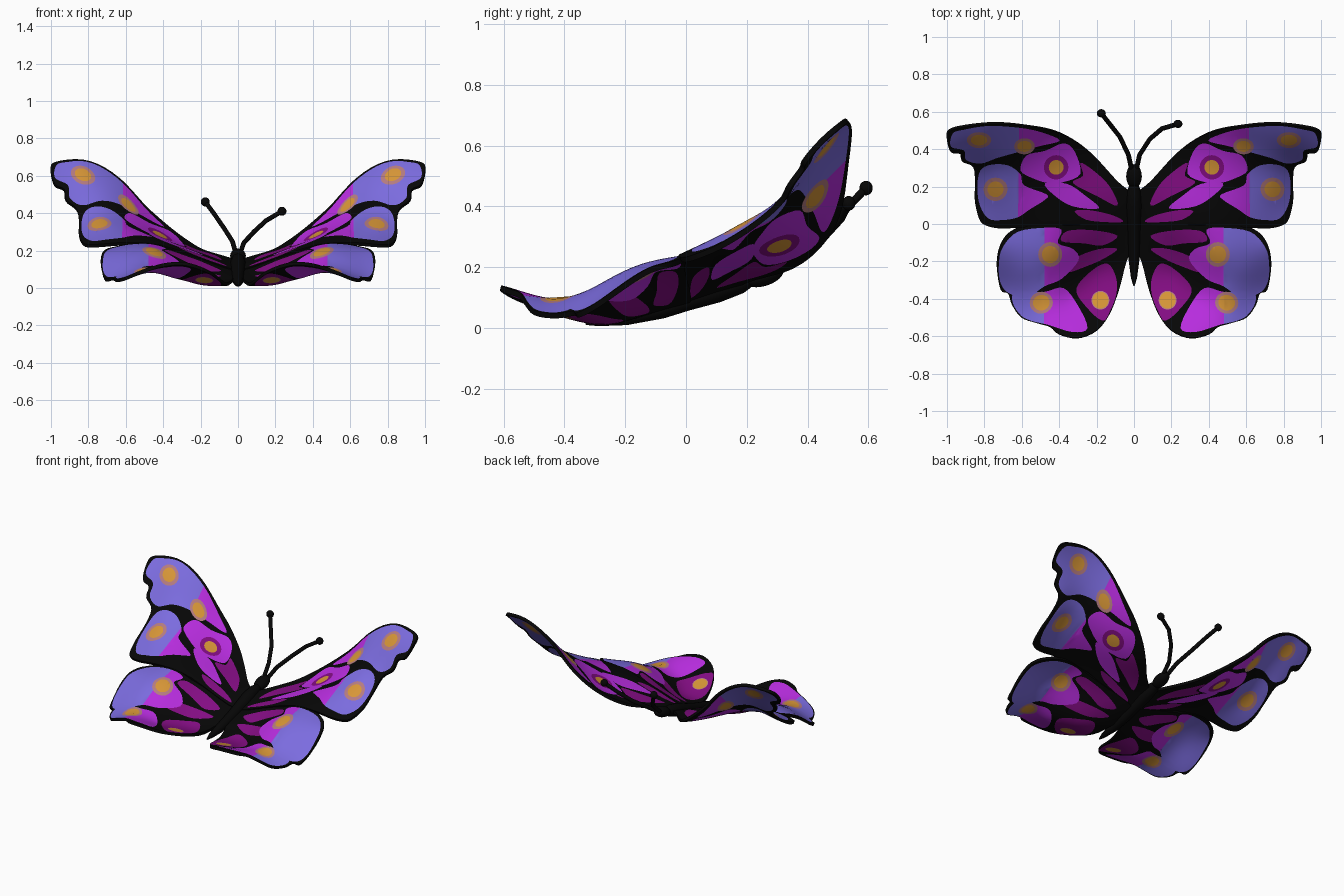
import bpy, bmesh, math
from mathutils import Vector
from mathutils.geometry import delaunay_2d_cdt

if "Cube" in bpy.data.objects:
    bpy.data.objects.remove(bpy.data.objects["Cube"])


def mat(name, rgb):
    m = bpy.data.materials.new(name)
    m.diffuse_color = (*rgb, 1)
    m.use_nodes = True
    m.node_tree.nodes["Principled BSDF"].inputs["Base Color"].default_value = m.diffuse_color
    return m


MATS = [mat("black", (0.002, 0.002, 0.002)), mat("dark purple", (0.23, 0.004, 0.23)),
        mat("magenta", (0.48, 0.026, 0.74)), mat("violet blue", (0.2, 0.15, 0.74)),
        mat("orange", (0.68, 0.305, 0.038)), mat("dusty pink", (0.46, 0.2, 0.22))]
BLACK, PURPLE, MAGENTA, VIOLET, ORANGE, PINK, SPLIT = range(7)


def smooth_loop(pts, n=4):
    """Closed Catmull-Rom curve; points given in hundredths."""
    p = [Vector(q) / 100 for q in pts]
    out = []
    for i in range(len(p)):
        a, b, c, d = (p[(i + k) % len(p)] for k in (-1, 0, 1, 2))
        for j in range(n):
            t = j / n
            out.append(0.5 * (2 * b + (c - a) * t + (2 * a - 5 * b + 4 * c - d) * t * t
                              + (3 * b - a - 3 * c + d) * t ** 3))
    return out


def ellipse(x, y, rx, ry):
    return [Vector((x + rx * math.cos(k * math.pi / 10), y + ry * math.sin(k * math.pi / 10)))
            for k in range(20)]


def inside(p, poly):
    hit = False
    for a, b in zip(poly, poly[1:] + poly[:1]):
        if (a.y > p.y) != (b.y > p.y) and p.x < a.x + (p.y - a.y) * (b.x - a.x) / (b.y - a.y):
            hit = not hit
    return hit


def height_field(samples):
    """Thin plate spline through (x, y, z) samples in hundredths."""
    s = [(x / 100, y / 100, z / 100) for x, y, z in samples]
    n = len(s)

    def k(ax, ay, bx, by):
        r = (ax - bx) ** 2 + (ay - by) ** 2
        return r * math.log(r) if r > 1e-12 else 0.0
    m = [[k(a[0], a[1], b[0], b[1]) + (0.004 if a is b else 0) for b in s] + [1, a[0], a[1], a[2]] for a in s]
    for row in ([1.0] * n, [a[0] for a in s], [a[1] for a in s]):
        m.append(row + [0, 0, 0, 0])
    size = n + 3
    for c in range(size):
        piv = max(range(c, size), key=lambda r: abs(m[r][c]))
        m[c], m[piv] = m[piv], m[c]
        for r in range(size):
            if r != c and m[r][c]:
                f = m[r][c] / m[c][c]
                m[r] = [u - f * v for u, v in zip(m[r], m[c])]
    w = [m[i][size] / m[i][i] for i in range(size)]
    return lambda x, y: (sum(w[i] * k(x, y, s[i][0], s[i][1]) for i in range(n))
                         + w[n] + w[n + 1] * x + w[n + 2] * y)


def finish(ob, angle=40):
    bpy.ops.object.select_all(action='DESELECT')
    ob.select_set(True)
    bpy.context.view_layer.objects.active = ob
    for md in list(ob.modifiers):
        bpy.ops.object.modifier_apply(modifier=md.name)
    bpy.ops.object.shade_smooth_by_angle(angle=math.radians(angle))


def new_object(name, bm, mats):
    me = bpy.data.meshes.new(name)
    bm.to_mesh(me)
    bm.free()
    for m in mats:
        me.materials.append(m)
    ob = bpy.data.objects.new(name, me)
    bpy.context.collection.objects.link(ob)
    return ob


def wing(name, outline, samples, cells, spots, split):
    rim = smooth_loop(outline)
    regions = [(c, smooth_loop(p)) for c, p in cells]
    for x, y, rx, ry, ring, grow in spots:
        regions.append((ring, ellipse(x, y, rx * grow, ry * grow)))
        regions.append((ORANGE, ellipse(x, y, rx, ry)))
    # Triangulate so every colour border is a real edge
    pts, edges = [], []
    for loop in [rim] + [p for _, p in regions]:
        o = len(pts)
        pts += loop
        edges += [(o + i, o + (i + 1) % len(loop)) for i in range(len(loop))]
    pts += [Vector((split, -0.8)), Vector((split, 0.8))]
    edges.append((len(pts) - 2, len(pts) - 1))
    pts += [q for q in (Vector((0.025 * i + 0.006, 0.025 * j + 0.004))
                        for i in range(41) for j in range(-26, 24)) if inside(q, rim)]
    vs, _, tris, *_ = delaunay_2d_cdt(pts, edges, [], 0, 1e-5)
    height = height_field(samples)
    bm = bmesh.new()
    made = {}
    for t in tris:
        c = sum((vs[i] for i in t), Vector((0, 0))) / len(t)
        if not inside(c, rim):
            continue
        for i in t:
            if i not in made:
                made[i] = bm.verts.new((vs[i].x, vs[i].y, height(vs[i].x, vs[i].y)))
        f = bm.faces.new([made[i] for i in t])
        for colour, poly in regions:
            if inside(c, poly):
                f.material_index = colour if colour != SPLIT else (VIOLET if c.x > split else MAGENTA)
    bmesh.ops.recalc_face_normals(bm, faces=bm.faces)
    ob = new_object(name, bm, MATS)
    sol = ob.modifiers.new("thickness", 'SOLIDIFY')
    sol.thickness, sol.offset = 0.018, 0
    ob.modifiers.new("mirror", 'MIRROR').use_mirror_merge = False
    finish(ob)


# Front pair of wings
wing("fore_wings",
     [(0, 14), (9, 23), (20, 35), (30, 43.5), (43, 50), (60, 53), (75, 54), (90, 52.5), (99, 50), (100, 45),
      (98, 39), (93, 38), (92, 34), (86, 31), (85, 22), (85, 13), (83, 4), (80, 0), (72, -2), (60, -1.5),
      (35, 0), (0, 0)],
     [(0, 5, 10), (0, 20, 15), (20, 34, 20), (30, 42, 26), (40, 48, 34), (50, 51, 43), (60, 53, 55),
      (70, 54, 63), (88, 52, 67.5), (99, 50, 66), (100, 45, 62), (98, 39, 55), (86, 31, 41), (85, 20, 32),
      (85, 10, 26), (80, 0, 22.5), (70, -2, 23), (60, -1.5, 23.5), (45, 0, 23), (30, 3, 19.5),
      (83, 45.5, 60.5), (59, 42, 43.5), (42, 30.5, 27.5), (74, 19, 34), (68, 8, 28)],
     [(SPLIT, [(40, 45), (50, 49.5), (62, 52), (78, 53), (91, 51), (97, 49), (98, 42), (91, 40), (90, 35),
               (82, 33), (73, 36), (62, 39), (51, 42)]),
      (SPLIT, [(68, 32), (78, 32), (83, 27), (83, 13), (78, 3.5), (70, 2.5), (62, 4), (56, 8), (48, 13),
               (47, 16), (59, 21), (61, 27)]),
      (MAGENTA, [(29, 27), (32, 39), (38, 43.5), (48, 39.5), (58, 37), (61, 29), (54, 24.5), (46, 22), (38, 22.5)]),
      (PURPLE, [(9, 10), (13, 20), (21, 28), (29, 33), (27.5, 26), (33, 22), (20, 15)]),
      (MAGENTA, [(19, 8.5), (26, 15), (36, 21.5), (48, 22), (43, 15.5), (33, 9.5)]),
      (PURPLE, [(6, 1.5), (12, 5), (24, 7.5), (32, 7), (26, 2.5), (15, 1.2)])],
     [(0.83, 0.455, 0.043, 0.028, PINK, 1.5), (0.59, 0.42, 0.038, 0.03, PINK, 1.45),
      (0.42, 0.305, 0.04, 0.04, PURPLE, 1.65), (0.74, 0.19, 0.042, 0.042, PINK, 1.5)], 0.62)

# Rear pair of wings
wing("hind_wings",
     [(0, 1), (35, -0.5), (55, 0), (66, -4), (71, -10), (73, -17), (73, -25), (71, -35), (67, -37), (65, -43),
      (60, -50), (52, -53), (45, -55), (40, -59), (30, -61), (20, -57), (13, -48), (8, -35), (4, -20), (0, -10)],
     [(0, 0, 8), (0, -10, 6), (5, -25, 2), (20, 0, 15), (30, 3, 18.5), (45, 2, 23), (55, 0, 23), (66, -4, 21),
      (72, -12, 19), (73, -20, 14), (72, -30, 7), (70, -36, 4), (65, -43, 4), (60, -50, 5), (52, -53, 8.5),
      (45, -55, 11), (30, -60, 13), (20, -57, 10.5), (13, -48, 7), (8, -35, 3), (18, -41, 5),
      (49, -42, 9), (45, -16, 19), (20, -26, 2.5), (58, -25, 15), (34, -40, 6), (18, -12, 8)],
     [(PURPLE, [(9, -6), (22, -3), (36, -3.5), (39, -9), (27, -10), (17, -11)]),
      (PURPLE, [(9, -13), (19, -13), (32, -18), (36, -25.5), (25, -22), (16, -18)]),
      (SPLIT, [(39, -3), (47, -1.8), (62, -4), (70, -12), (72, -20), (71.5, -30), (67, -36.5), (57, -39),
               (48, -33), (39, -29), (30, -19), (33, -13), (41, -10)]),
      (SPLIT, [(25, -56), (30, -44), (38, -34), (48, -36), (63, -36), (64.5, -42), (60, -49), (54, -52),
               (46, -54), (33, -58)]),
      (PURPLE, [(9.5, -29), (14, -21), (22, -24), (31, -34), (27, -43), (17, -52), (12.5, -46), (9.5, -38)])],
     [(0.45, -0.16, 0.043, 0.045, PINK, 1.45), (0.495, -0.42, 0.043, 0.043, PINK, 1.4),
      (0.18, -0.41, 0.043, 0.045, PINK, 1.12)], 0.48)


def tube(name, path, sides=12):
    """Round tube through (x, y, z, radius) points with closed ends."""
    bm = bmesh.new()
    rings = []
    for i, (x, y, z, r) in enumerate(path):
        a, b = path[max(i - 1, 0)], path[min(i + 1, len(path) - 1)]
        d = (Vector(b[:3]) - Vector(a[:3])).normalized()
        u = d.cross(Vector((1, 0, 0))).normalized()
        v = d.cross(u)
        rings.append([bm.verts.new(Vector((x, y, z)) + r * (u * math.cos(k * math.tau / sides)
                                                          + v * math.sin(k * math.tau / sides)))
                      for k in range(sides)])
    for p, q in zip(rings, rings[1:]):
        for k in range(sides):
            bm.faces.new((p[k], p[(k + 1) % sides], q[(k + 1) % sides], q[k]))
    bm.faces.new(rings[0])
    bm.faces.new(rings[-1])
    bmesh.ops.recalc_face_normals(bm, faces=bm.faces)
    finish(new_object(name, bm, MATS[:1]), 60)


def ball(name, loc, scale):
    bpy.ops.mesh.primitive_uv_sphere_add(segments=20, ring_count=12, location=loc)
    ob = bpy.context.object
    ob.name, ob.scale = name, scale
    ob.data.materials.append(MATS[BLACK])
    finish(ob, 60)
    return ob


# Body and head
tube("body", [(0, -0.33, 0.014, 0.004), (0, -0.29, 0.022, 0.016), (0, -0.2, 0.037, 0.028),
              (0, -0.08, 0.065, 0.034), (0, 0, 0.092, 0.036), (0, 0.1, 0.125, 0.042),
              (0, 0.18, 0.15, 0.036), (0, 0.22, 0.162, 0.02)], 16)
ball("head", (0, 0.255, 0.172), (0.042, 0.068, 0.034)).rotation_euler.x = 0.3

# Feelers with clubbed tips
for side, path in (("right", [(0.01, 0.28, 0.18), (0.03, 0.37, 0.24), (0.085, 0.455, 0.3), (0.15, 0.51, 0.36), (0.235, 0.535, 0.41)]),
                   ("left", [(-0.01, 0.28, 0.18), (-0.03, 0.37, 0.25), (-0.075, 0.465, 0.32), (-0.13, 0.535, 0.4), (-0.175, 0.592, 0.46)])):
    tube("feeler_" + side, [(*p, 0.013) for p in path], 8)
    ball("feeler_tip_" + side, path[-1], (0.024, 0.022, 0.024))
